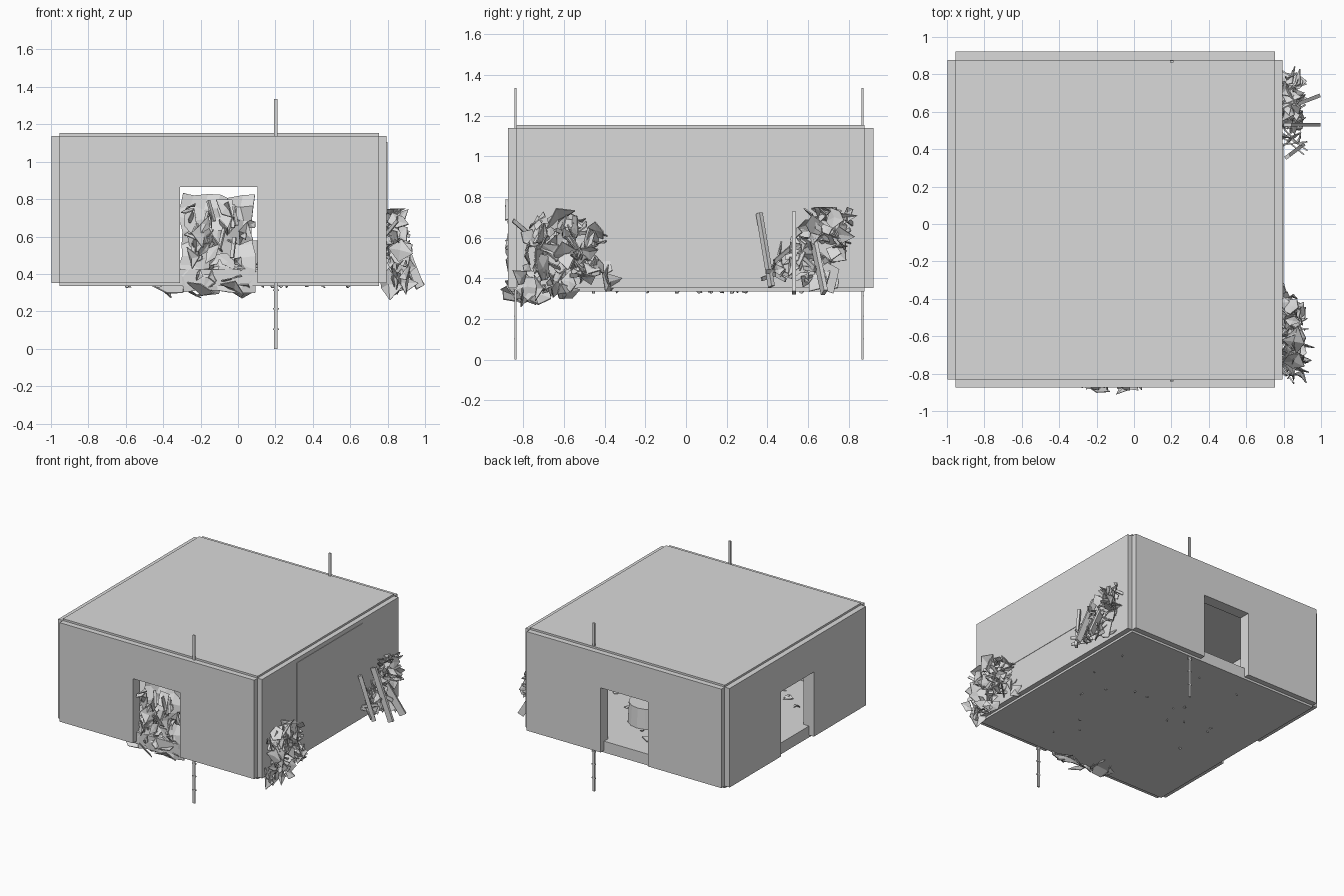
import bpy, bmesh, random
from math import pi, cos, sin
from mathutils import Vector, Matrix, Euler

if "Cube" in bpy.data.objects:
    bpy.data.objects.remove(bpy.data.objects["Cube"])
rng = random.Random(7)

GREY = (0.7, 0.7, 0.7, 1)
grey = bpy.data.materials.new("plain_grey")
grey.use_nodes = True
grey.diffuse_color = GREY
grey.node_tree.nodes["Principled BSDF"].inputs["Base Color"].default_value = GREY


def finish(name, bm):
    bmesh.ops.recalc_face_normals(bm, faces=bm.faces)
    mesh = bpy.data.meshes.new(name)
    bm.to_mesh(mesh)
    bm.free()
    mesh.materials.append(grey)
    ob = bpy.data.objects.new(name, mesh)
    bpy.context.collection.objects.link(ob)
    return ob


def add_box(bm, lo, hi):
    lo, hi = Vector(lo), Vector(hi)
    size = Matrix.Diagonal((hi - lo).to_4d())
    size[3][3] = 1
    bmesh.ops.create_cube(bm, size=1, matrix=Matrix.Translation((lo + hi) / 2) @ size)


def box(name, lo, hi):
    bm = bmesh.new()
    add_box(bm, lo, hi)
    return finish(name, bm)


def prism(bm, points, shift):
    """Extrude a closed outline along a vector."""
    face = bm.faces.new([bm.verts.new(p) for p in points])
    made = bmesh.ops.extrude_face_region(bm, geom=[face])["geom"]
    bmesh.ops.translate(bm, vec=shift, verts=[v for v in made if isinstance(v, bmesh.types.BMVert)])


def door_wall(name, place, a, b, d0, d1, shift):
    """Wall with a doorway reaching its lower edge; place maps (u, z) to 3D."""
    outline = [(a, Z0), (d0, Z0), (d0, DOOR), (d1, DOOR), (d1, Z0), (b, Z0), (b, Z1), (a, Z1)]
    bm = bmesh.new()
    prism(bm, [place(u, z) for u, z in outline], Vector(shift))
    return finish(name, bm)


# Room shell: six slabs with stepped corners
X0, X1, Y0, Y1 = -0.955, 0.755, -0.832, 0.878
Z0, Z1, DOOR, T, STEP = 0.352, 1.138, 0.865, 0.09, 0.043
door_wall("front_wall", lambda u, z: (u, Y0 - STEP, z), X0, X1, -0.31, 0.105, (0, T, 0))
door_wall("back_wall", lambda u, z: (u, Y1 + STEP, z), X0, X1, -0.31, 0.105, (0, -T, 0))
door_wall("right_wall", lambda u, z: (X0 - STEP, u, z), Y0, Y1, -0.18, 0.23, (T, 0, 0))
box("left_wall", (X1 + STEP - T, Y0, Z0), (X1 + 0.04, Y1, Z1))
box("left_wall_panel", (X1 + 0.036, -0.40, 0.62), (X1 + STEP, 0.43, 1.105))
box("floor", (X0, Y0, 0.335), (X1, Y1, 0.335 + T))
box("roof", (X0, Y0, 1.153 - T), (X1, Y1, 1.153))

# Thin poles running through the front and back walls
for name, y in (("front_pole", -0.838), ("back_pole", 0.868)):
    bm = bmesh.new()
    add_box(bm, (0.192, y - 0.005, 0), (0.212, y + 0.005, 1.335))
    for z in (0.1, 0.21, 0.31):
        add_box(bm, (0.186, y - 0.006, z), (0.218, y + 0.006, z + 0.008))
    finish(name, bm)


def shard(bm, centre, size, lo, hi, tilt=None):
    """Bent, ragged sheet fragment kept inside the given limits."""
    rot = Euler(tilt or [rng.uniform(0, 2 * pi) for _ in range(3)]).to_matrix()
    n, stretch = rng.choice((4, 4, 5)), rng.uniform(0.45, 1)
    bend, ring = rng.uniform(-0.3, 0.3) * size, []
    for i in range(n):
        a, r = 2 * pi * (i + rng.uniform(-0.2, 0.2)) / n, size * rng.uniform(0.7, 1.2)
        ring.append(Vector((cos(a) * r, sin(a) * r * stretch, bend * cos(2 * a))))
    layers = []
    for dz in (0, 0.006):
        layer = []
        for p in ring + [Vector((0, 0, 0))]:
            q = centre + rot @ (p + Vector((0, 0, dz)))
            layer.append(bm.verts.new([min(max(c, l), h) for c, l, h in zip(q, lo, hi)]))
        layers.append(layer)
    low, top = layers
    for i in range(n):
        j = (i + 1) % n
        bm.faces.new((low[n], low[j], low[i]))
        bm.faces.new((top[n], top[i], top[j]))
        bm.faces.new((low[i], low[j], top[j], top[i]))


def plank(bm, start, end, width, thick):
    start, end = Vector(start), Vector(end)
    axis = end - start
    turn = axis.to_track_quat('Z', 'Y').to_matrix().to_4x4()
    size = Matrix.Diagonal((thick, width, axis.length, 1))
    bmesh.ops.create_cube(bm, size=1, matrix=Matrix.Translation((start + end) / 2) @ turn @ size)


def wall_heap(name, count, y_mid, y_half, lean, z_low, y_lim):
    """Fragments bursting out of the side wall, widest low down."""
    bm = bmesh.new()
    for _ in range(count):
        t = rng.random()
        z = z_low + 0.07 + t * 0.36
        y = y_mid + lean * (t - 0.5) + rng.uniform(-1, 1) * y_half * (1 - 0.35 * t)
        x = 0.80 + rng.random() * (0.11 - 0.05 * t)
        shard(bm, Vector((x, y, z)), rng.uniform(0.03, 0.085),
              (0.76, y_lim[0], z_low), (0.97 - 0.06 * t, y_lim[1], 0.75))
    for _ in range(12):
        t = rng.random()
        y, z = y_mid + lean * (t - 0.5) + rng.uniform(-0.8, 0.8) * y_half, z_low + 0.12 + t * 0.25
        plank(bm, (0.79, y, z), (rng.uniform(0.85, 0.94), y + rng.uniform(-0.1, 0.1),
              z + rng.uniform(-0.1, 0.1)), 0.02, 0.008)
    return bm


# Rubble heaps on the side wall
bm = wall_heap("front_heap", 85, -0.59, 0.24, 0.0, 0.26, (-0.89, -0.29))
finish("side_rubble_front", bm)
bm = wall_heap("back_heap", 62, 0.63, 0.17, 0.20, 0.31, (0.35, 0.89))
for y, lean, w in ((0.53, 0.0, 0.045), (0.65, 0.03, 0.05), (0.39, 0.03, 0.03)):
    low = 0.33 if w > 0.04 else 0.36
    plank(bm, (0.82, y - lean, 0.72 if w < 0.05 else 0.62), (0.975 if w > 0.04 else 0.9, y + lean, low), w, 0.02)
finish("side_rubble_back", bm)

# Crumpled sheet blocking the front doorway
bm = bmesh.new()
bmesh.ops.create_grid(bm, x_segments=6, y_segments=8, size=1)
for v in bm.verts:
    u, w = v.co.x, v.co.y
    v.co = Vector((-0.11 + 0.195 * u + rng.uniform(-0.015, 0.015),
                   -0.79 + 0.05 * w + rng.uniform(-0.03, 0.03),
                   0.565 + 0.255 * w + rng.uniform(-0.015, 0.015)))
sheet = finish("doorway_sheet", bm)
sheet.modifiers.new("thickness", 'SOLIDIFY').thickness = 0.008

# Loose pieces in front of the sheet and hanging below the front edge
bm = bmesh.new()
for _ in range(34):
    shard(bm, Vector((rng.uniform(-0.28, 0.08), rng.uniform(-0.86, -0.80), rng.uniform(0.38, 0.76))),
          rng.uniform(0.03, 0.08), (-0.305, -0.89, 0.3), (0.1, -0.7, 0.83))
for _ in range(8):
    x, z = rng.uniform(-0.26, 0.06), rng.uniform(0.45, 0.7)
    plank(bm, (x, -0.85, z), (x + rng.uniform(-0.06, 0.04), -0.82, z + 0.11), 0.012, 0.02)
for x, y in ((-0.4, -0.76), (-0.34, -0.8), (-0.2, -0.87), (-0.14, -0.8), (-0.02, -0.85), (0.02, -0.8), (-0.27, -0.72)):
    shard(bm, Vector((x, y, 0.318)), 0.085, (-0.49, -0.912, 0.235), (0.1, -0.6, 0.4),
          (rng.uniform(0.2, 0.8), rng.uniform(-0.5, 0.5), rng.uniform(0, 6)))
finish("doorway_rubble", bm)

# Round-cornered block and scattered debris on the inner floor
bm = bmesh.new()
bmesh.ops.create_cone(bm, cap_ends=True, segments=16, radius1=0.16, radius2=0.15, depth=0.16,
                      matrix=Matrix.Translation((0.04, 0.40, 0.50)))
finish("floor_block", bm)
bm = bmesh.new()
for _ in range(70):
    shard(bm, Vector((rng.uniform(-0.8, 0.6), rng.uniform(-0.7, 0.7), 0.432)), rng.uniform(0.015, 0.05),
          (X0, Y0, 0.42), (X1, Y1, 0.5), (rng.uniform(-0.4, 0.4), rng.uniform(-0.4, 0.4), rng.uniform(0, 6)))
finish("floor_debris", bm)

# Specks poking through the underside
bm = bmesh.new()
for _ in range(18):
    shard(bm, Vector((rng.uniform(-0.8, 0.6), rng.uniform(-0.7, 0.7), 0.335)), 0.014,
          (X0, Y0, 0.325), (X1, Y1, 0.36))
finish("underside_specks", bm)
